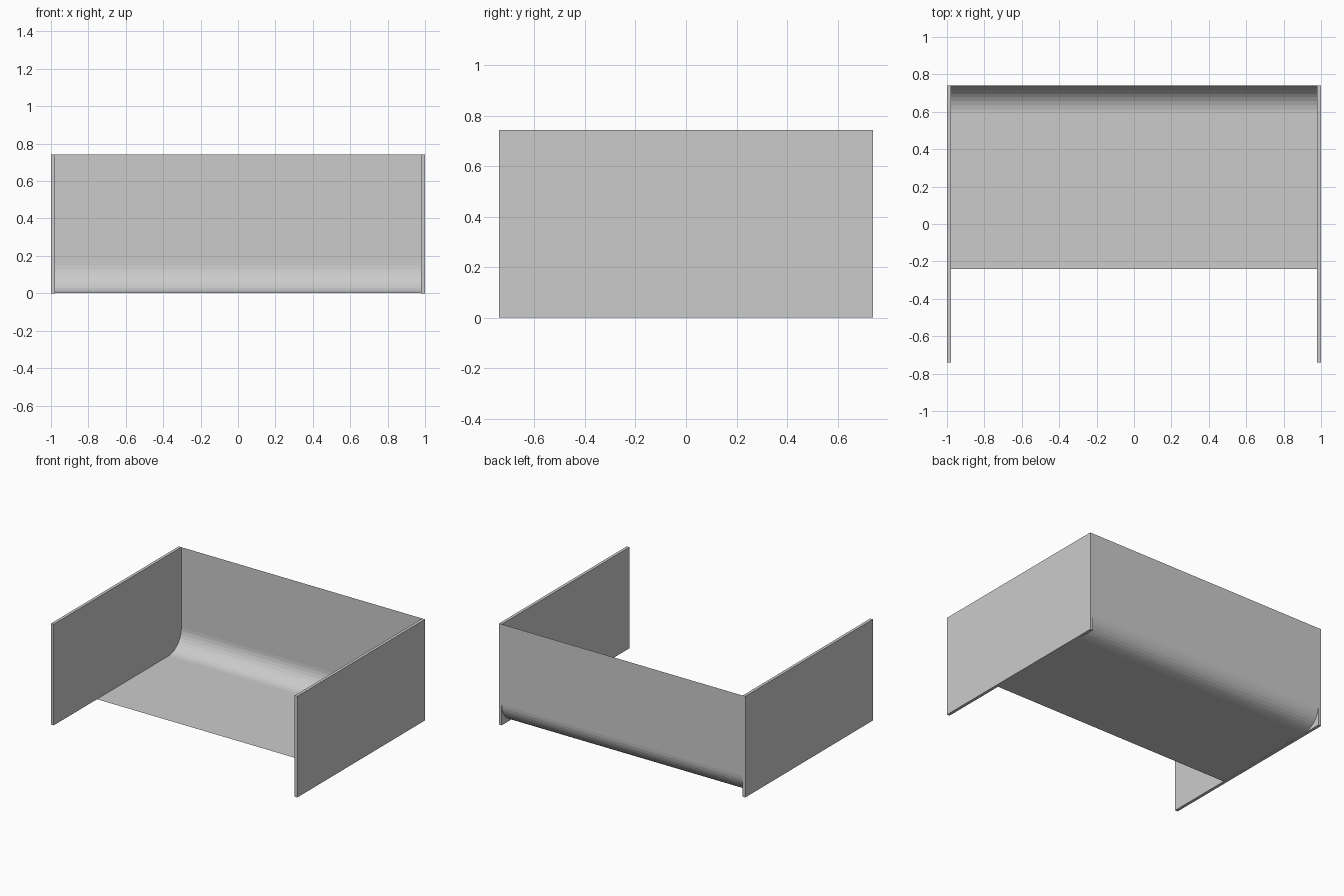
import bpy, bmesh
from math import sin, cos, pi

if "Cube" in bpy.data.objects:
    bpy.data.objects.remove(bpy.data.objects["Cube"])

HALF_W, HALF_D, H = 1.0, 0.74, 0.742
T = 0.022            # side panel thickness
R, SEGS = 0.15, 10   # bend between floor and back wall
FLOOR_FRONT = -0.24


def add_object(name, bm):
    mesh = bpy.data.meshes.new(name)
    bm.to_mesh(mesh)
    bm.free()
    obj = bpy.data.objects.new(name, mesh)
    bpy.context.collection.objects.link(obj)
    return obj


# Two flat side panels
for name, side in (("left_panel", -1), ("right_panel", 1)):
    bm = bmesh.new()
    bmesh.ops.create_cube(bm, size=1)
    bmesh.ops.scale(bm, vec=(T, 2 * HALF_D, H), verts=bm.verts)
    bmesh.ops.translate(bm, vec=(side * (HALF_W - T / 2), 0, H / 2), verts=bm.verts)
    add_object(name, bm)

# Thin sheet: floor curving up into the back wall
profile = [(FLOOR_FRONT, 0.001)]
for i in range(SEGS + 1):
    a = i / SEGS * pi / 2
    profile.append((HALF_D - R + R * sin(a), 0.001 + R - R * cos(a)))
profile.append((HALF_D, H))

bm = bmesh.new()
x = HALF_W - T
rows = [(bm.verts.new((-x, y, z)), bm.verts.new((x, y, z))) for y, z in profile]
for (a, b), (c, d) in zip(rows, rows[1:]):
    bm.faces.new((a, b, d, c))
add_object("curved_floor_and_back", bm)
